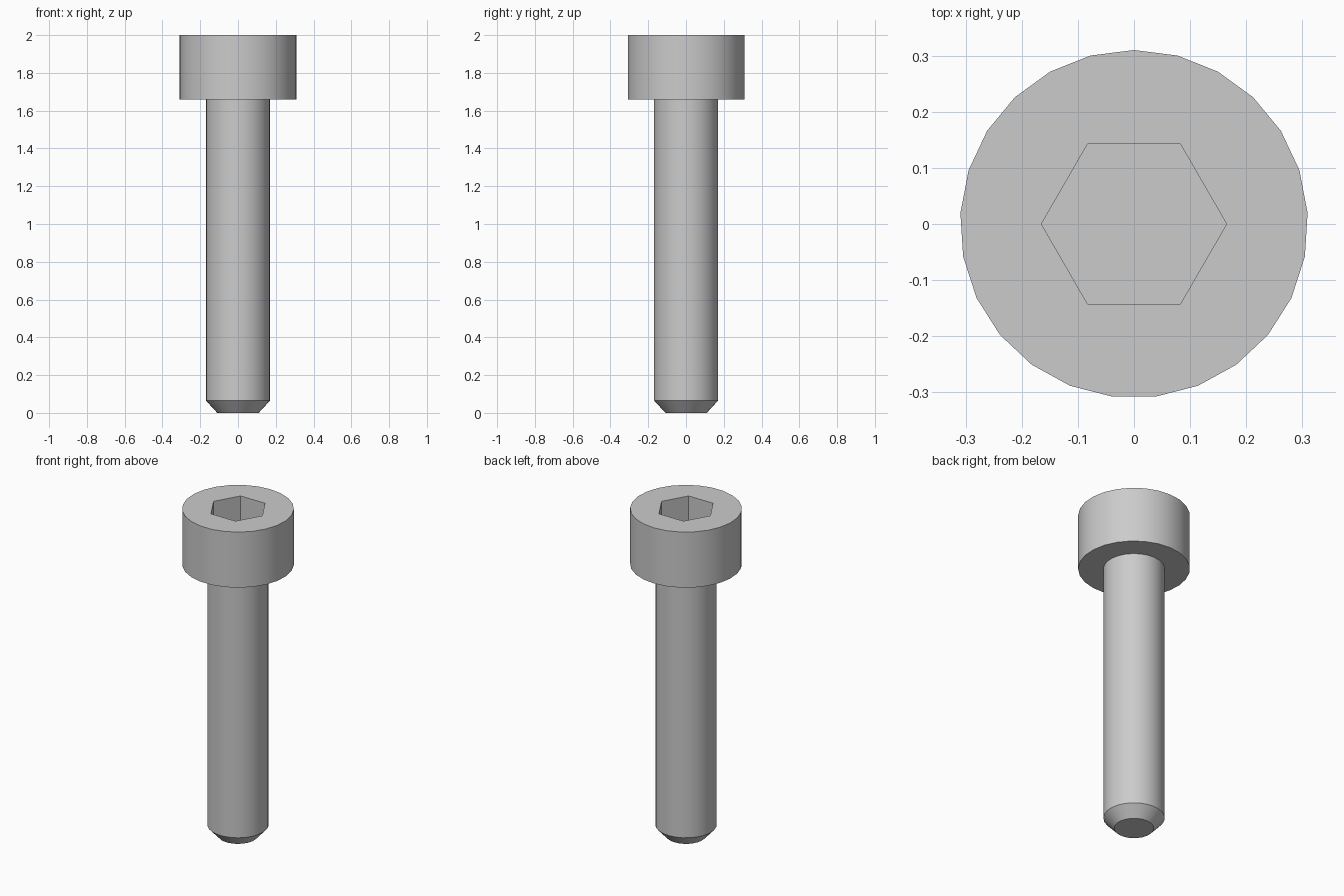
import bpy
import bmesh
from math import cos, sin, pi, radians

cube = bpy.data.objects.get("Cube")
if cube:
    bpy.data.objects.remove(cube, do_unlink=True)

SIDES = 25
HEAD_RADIUS, SHANK_RADIUS, TIP_RADIUS = 0.31, 0.17, 0.11
SOCKET_RADIUS = 0.165
CHAMFER_Z, HEAD_Z, TOP_Z, SOCKET_Z = 0.065, 1.66, 2.0, 1.83

steel = bpy.data.materials.new("grey steel")
steel.use_nodes = True
grey = (0.6, 0.6, 0.6, 1.0)
steel.diffuse_color = grey
steel.node_tree.nodes["Principled BSDF"].inputs["Base Color"].default_value = grey

bm = bmesh.new()


def ring(radius, z, sides, start):
    """Closed ring of vertices at one height."""
    angles = [start + 2 * pi * i / sides for i in range(sides)]
    return [bm.verts.new((radius * cos(a), radius * sin(a), z)) for a in angles]


def wall(lower, upper):
    """Band of quads joining two rings."""
    n = len(lower)
    for i in range(n):
        j = (i + 1) % n
        bm.faces.new((lower[i], lower[j], upper[j], upper[i]))


def loop_edges(loop):
    return [bm.edges.get((v, loop[i - 1])) for i, v in enumerate(loop)]


# Outer body: chamfered tip, shank, underside of head, head wall
profile = [(TIP_RADIUS, 0), (SHANK_RADIUS, CHAMFER_Z), (SHANK_RADIUS, HEAD_Z),
           (HEAD_RADIUS, HEAD_Z), (HEAD_RADIUS, TOP_Z)]
body = [ring(r, z, SIDES, pi / 2) for r, z in profile]
for lower, upper in zip(body, body[1:]):
    wall(lower, upper)
bm.faces.new(body[0])

# Hexagonal socket with a flat floor
socket_floor = ring(SOCKET_RADIUS, SOCKET_Z, 6, 0)
socket_rim = ring(SOCKET_RADIUS, TOP_Z, 6, 0)
wall(socket_floor, socket_rim)
bm.faces.new(socket_floor)

# Flat top of the head around the socket
bmesh.ops.triangle_fill(bm, use_beauty=True,
                        edges=loop_edges(body[-1]) + loop_edges(socket_rim))
bmesh.ops.recalc_face_normals(bm, faces=bm.faces)

mesh = bpy.data.meshes.new("socket_head_bolt")
bm.to_mesh(mesh)
bm.free()
mesh.materials.append(steel)
bolt = bpy.data.objects.new("socket_head_bolt", mesh)
bpy.context.collection.objects.link(bolt)

# Smooth round walls, crisp rims
bpy.ops.object.select_all(action="DESELECT")
bolt.select_set(True)
bpy.context.view_layer.objects.active = bolt
bpy.ops.object.shade_smooth_by_angle(angle=radians(30))
